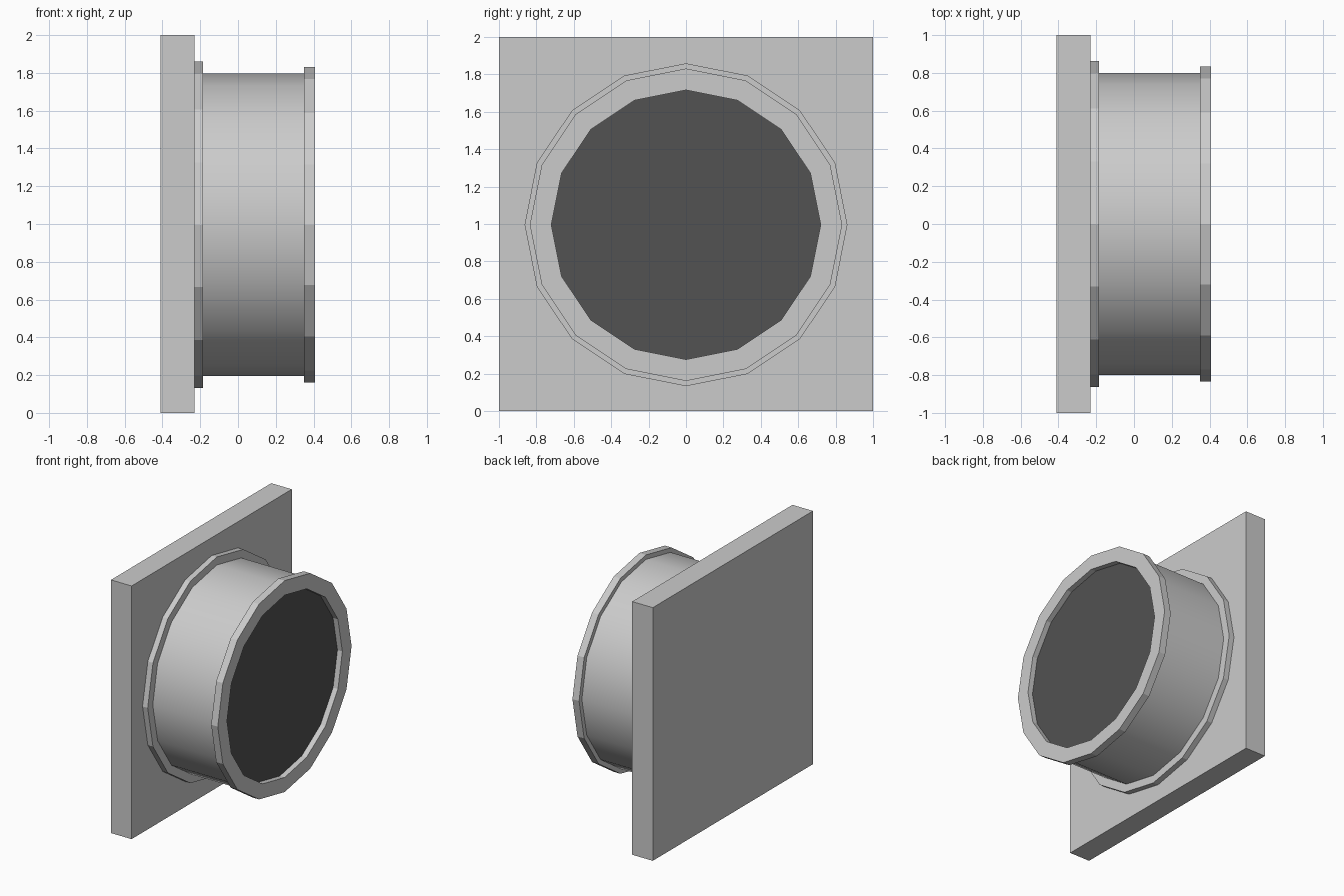
import bpy
import bmesh
from math import radians, tau
from mathutils import Vector

if "Cube" in bpy.data.objects:
    bpy.data.objects.remove(bpy.data.objects["Cube"])

SIDES = 16
CENTRE_Z = 0.996


def material(name, grey):
    mat = bpy.data.materials.new(name)
    mat.diffuse_color = (grey, grey, grey, 1)
    mat.use_nodes = True
    mat.node_tree.nodes["Principled BSDF"].inputs["Base Color"].default_value = mat.diffuse_color
    return mat


def lathe(name, profile, closed=False, smooth=False, mat=None):
    """Turn (x, radius) points around the x axis."""
    bm = bmesh.new()
    verts = [bm.verts.new((x, 0, r)) for x, r in profile]
    edges = [bm.edges.new(pair) for pair in zip(verts, verts[1:])]
    if closed:
        edges.append(bm.edges.new((verts[-1], verts[0])))
    bmesh.ops.spin(bm, geom=verts + edges, cent=Vector(), axis=(1, 0, 0),
                   angle=tau, steps=SIDES, use_duplicate=False)
    bmesh.ops.remove_doubles(bm, verts=bm.verts[:], dist=0.0005)
    bmesh.ops.recalc_face_normals(bm, faces=bm.faces[:])
    mesh = bpy.data.meshes.new(name)
    bm.to_mesh(mesh)
    bm.free()
    obj = bpy.data.objects.new(name, mesh)
    obj.location.z = CENTRE_Z
    bpy.context.collection.objects.link(obj)
    if mat:
        mesh.materials.append(mat)
    if smooth:
        bpy.ops.object.select_all(action='DESELECT')
        obj.select_set(True)
        bpy.context.view_layer.objects.active = obj
        bpy.ops.object.shade_smooth_by_angle(angle=radians(30))
    return obj


def disc_profile(x0, x1, r):
    return [(x0, 0), (x0, r), (x1, r), (x1, 0)]


trim = material("trim_grey", 0.56)
dark = material("dark_face", 0.085)

# Square back plate
bpy.ops.mesh.primitive_cube_add(size=1, location=(-0.32, 0, 1))
plate = bpy.context.object
plate.name = "back_plate"
plate.scale = (0.18, 2, 2)

# Flange against the plate
lathe("base_flange", disc_profile(-0.23, -0.185, 0.863), mat=trim)

# Smooth round body
lathe("barrel", disc_profile(-0.185, 0.35, 0.80), smooth=True)

# Front rim with its opening
lathe("front_rim", [(0.35, 0.72), (0.35, 0.835), (0.408, 0.835), (0.408, 0.72)],
      closed=True, mat=trim)

# Dark face recessed in the rim
lathe("dark_lens", disc_profile(0.352, 0.365, 0.72), mat=dark)
